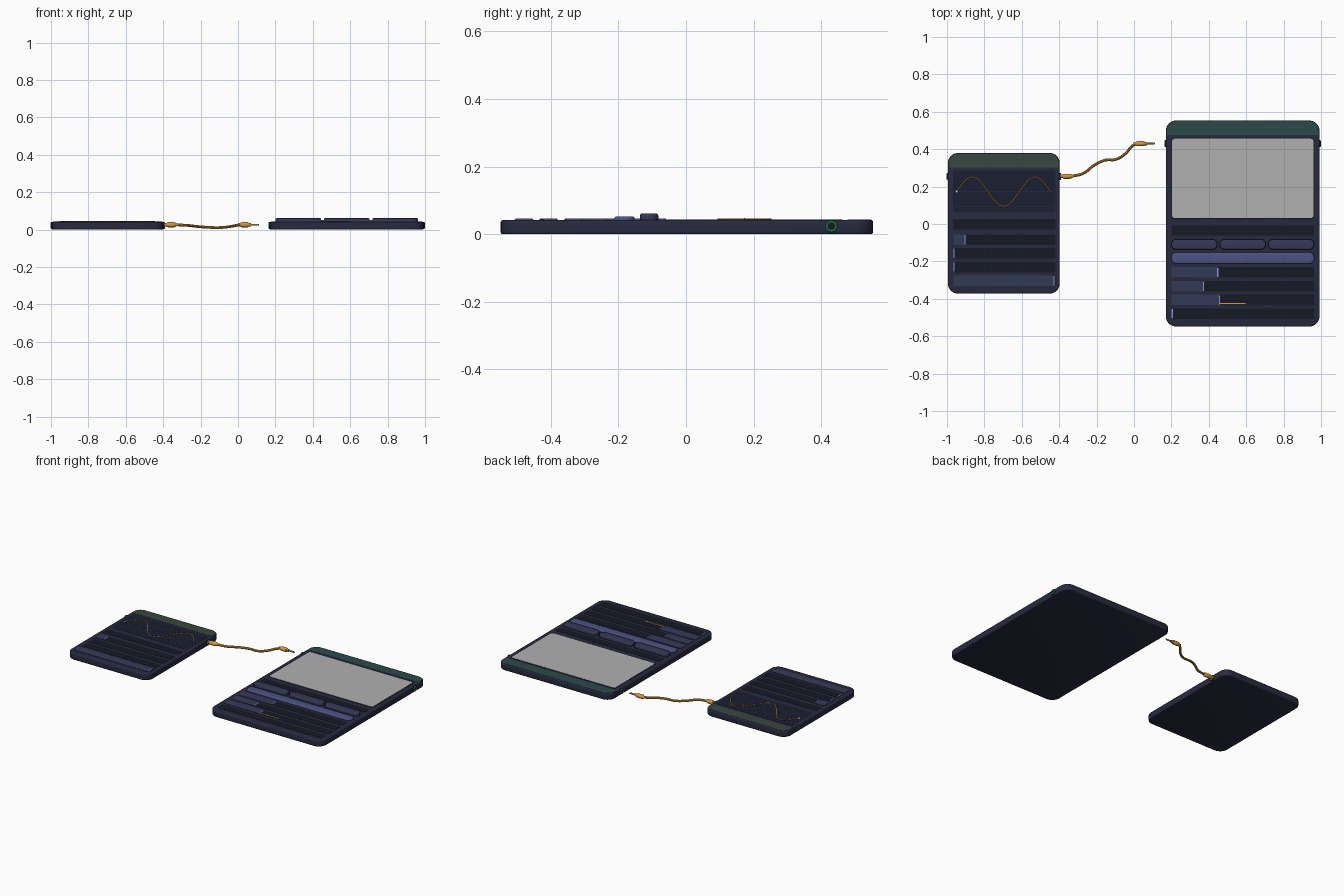
import bpy, bmesh, math
from mathutils import Vector, Matrix

if "Cube" in bpy.data.objects:
    bpy.data.objects.remove(bpy.data.objects["Cube"])

MATS = {}


def mat(hexcol):
    if hexcol not in MATS:
        m = bpy.data.materials.new("paint_" + hexcol)
        rgb = [int(hexcol[i:i + 2], 16) / 255 for i in (0, 2, 4)]
        m.diffuse_color = [((c + 0.055) / 1.055) ** 2.4 if c > 0.04 else c / 12.92 for c in rgb] + [1]
        m.use_nodes = True
        m.node_tree.nodes["Principled BSDF"].inputs["Base Color"].default_value = m.diffuse_color
        MATS[hexcol] = m
    return MATS[hexcol]


def add(name, bm, col):
    bmesh.ops.recalc_face_normals(bm, faces=bm.faces)
    me = bpy.data.meshes.new(name)
    bm.to_mesh(me)
    bm.free()
    me.materials.append(mat(col))
    ob = bpy.data.objects.new(name, me)
    bpy.context.collection.objects.link(ob)
    return ob


def outline(x0, x1, y0, y1, r_top, r_bot, inset):
    """Rounded rectangle, counter-clockwise, shrunk by inset."""
    pts = []
    for cx, cy, r, a in ((x1, y1, r_top, 0), (x0, y1, r_top, 90), (x0, y0, r_bot, 180), (x1, y0, r_bot, 270)):
        sx, sy = (1 if cx == x1 else -1), (1 if cy == y1 else -1)
        rr = max(r - inset, 0.0005)
        ox, oy = cx - sx * (inset + rr), cy - sy * (inset + rr)
        for k in range(9):
            t = math.radians(a + 90 * k / 8)
            pts.append((ox + rr * math.cos(t), oy + rr * math.sin(t)))
    return pts


def slab(name, x0, x1, y0, y1, z0, z1, col, r=0.006, r_bot=None, bevel=0.0, bevel_low=0.0):
    """Rounded slab with optional softened top and bottom edges."""
    r_bot = r if r_bot is None else r_bot
    steps = [math.radians(a) for a in (0, 30, 60, 90)]
    prof = [(bevel_low * (1 - math.sin(t)), z0 + bevel_low * (1 - math.cos(t))) for t in steps] if bevel_low else [(0, z0)]
    prof += [(bevel * (1 - math.cos(t)), z1 - bevel * (1 - math.sin(t))) for t in steps] if bevel else [(0, z1)]
    bm = bmesh.new()
    rings = [[bm.verts.new((x, y, z)) for x, y in outline(x0, x1, y0, y1, r, r_bot, i)] for i, z in prof]
    n = len(rings[0])
    for a, b in zip(rings, rings[1:]):
        for k in range(n):
            bm.faces.new((a[k], a[(k + 1) % n], b[(k + 1) % n], b[k]))
    bm.faces.new(rings[0][::-1])
    bm.faces.new(rings[-1])
    return add(name, bm, col)


def lathe_x(name, prof, y, z, col, closed=False):
    """Turn an (x, radius) profile around an axis parallel to x."""
    bm = bmesh.new()
    n = 24
    rings = [[bm.verts.new((x, y + r * math.cos(2 * math.pi * k / n), z + r * math.sin(2 * math.pi * k / n)))
              for k in range(n)] for x, r in prof]
    for a, b in zip(rings, rings[1:] + (rings[:1] if closed else [])):
        for k in range(n):
            bm.faces.new((a[k], a[(k + 1) % n], b[(k + 1) % n], b[k]))
    if not closed:
        bm.faces.new(rings[0])
        bm.faces.new(rings[-1])
    return add(name, bm, col)


def tube(name, pts, radius, col, kind='POLY'):
    cu = bpy.data.curves.new(name, 'CURVE')
    cu.dimensions = '3D'
    cu.bevel_depth = radius
    cu.bevel_resolution = 3
    cu.use_fill_caps = True
    cu.resolution_u = 10
    sp = cu.splines.new(kind)
    if kind == 'BEZIER':
        sp.bezier_points.add(len(pts) - 1)
        for p, co in zip(sp.bezier_points, pts):
            p.co = co
            p.handle_left_type = p.handle_right_type = 'AUTO'
    else:
        sp.points.add(len(pts) - 1)
        for p, co in zip(sp.points, pts):
            p.co = (*co, 1)
    cu.materials.append(mat(col))
    ob = bpy.data.objects.new(name, cu)
    bpy.context.collection.objects.link(ob)
    return ob


TOP = 0.042          # height of the panel faces
BODY, DARK, FILL, HANDLE, AMBER, GREEN = "272A3F", "171925", "343A58", "8A92DC", "D39A3C", "3FBF6A"


def socket(name, x, side, y, z, col):
    """Jack socket on a side wall; side is the outward x direction."""
    lathe_x(name + "_bezel", [(x - side * 0.004, 0.019), (x + side * 0.003, 0.019), (x + side * 0.004, 0.017)], y, z, DARK)
    ring = [(x + side * (0.004 + 0.0035 * math.sin(t)), 0.0135 + 0.0035 * math.cos(t))
            for t in (2 * math.pi * k / 10 for k in range(10))]
    lathe_x(name + "_ring", ring, y, z, col, closed=True)


def slider(name, x0, x1, yc, frac):
    """Dark track, lighter filled part and a bright thin handle."""
    h = 0.028
    slab(name + "_track", x0, x1, yc - h, yc + h, TOP - 0.003, TOP + 0.001, DARK)
    xm = x0 + (x1 - x0) * frac
    if frac > 0.03:
        slab(name + "_fill", x0, xm, yc - h, yc + h, TOP - 0.002, TOP + 0.002, FILL)
    slab(name + "_handle", xm - 0.003, xm + 0.003, yc - h + 0.003, yc + h - 0.003, TOP, TOP + 0.004, HANDLE, r=0.002)


def panel(name, x0, x1, y0, y1, header_y, header_col):
    slab(name + "_body", x0, x1, y0, y1, 0, TOP, BODY, r=0.055, bevel=0.007, bevel_low=0.006)
    slab(name + "_header", x0 + 0.006, x1 - 0.006, header_y, y1 - 0.006, TOP - 0.003, TOP + 0.001,
         header_col, r=0.049, r_bot=0.001)


# small wave panel
panel("wave_panel", -0.995, -0.397, -0.372, 0.38, 0.302, "39473F")
slab("wave_screen", -0.968, -0.42, 0.062, 0.286, TOP - 0.003, TOP + 0.001, "1B1E31", r=0.014)
for i in (-1, 0, 1):
    slab("wave_grid_line", -0.96, -0.428, 0.173 + i * 0.078 - 0.001, 0.173 + i * 0.078 + 0.001,
         TOP, TOP + 0.0015, "2B304C", r=0.0005)
tube("wave_trace", [(-0.948 + 0.502 * k / 72, 0.173 + 0.078 * math.sin(3 * math.pi * k / 72), TOP + 0.002)
                    for k in range(73)], 0.0025, AMBER)
bm = bmesh.new()
bmesh.ops.create_uvsphere(bm, u_segments=16, v_segments=8, radius=0.007,
                          matrix=Matrix.Translation((-0.948, 0.173, TOP + 0.001)) @ Matrix.Diagonal((1, 1, 0.6, 1)))
add("wave_marker", bm, "F2F2F2")
slab("wave_selector", -0.968, -0.42, -0.03, 0.026, TOP - 0.003, TOP + 0.001, DARK)
for i, f in enumerate((0.115, 0.008, 0.008, 0.985)):
    slider(f"wave_slider_{i + 1}", -0.966, -0.42, -0.084 - i * 0.073, f)

# large display panel
panel("display_panel", 0.17, 0.992, -0.548, 0.553, 0.477, "2C4A4A")
slab("display_screen_frame", 0.197, 0.966, 0.025, 0.462, TOP - 0.003, TOP + 0.001, DARK, r=0.02)
slab("display_screen", 0.203, 0.96, 0.031, 0.456, TOP - 0.002, TOP + 0.002, "B0B0B0", r=0.016)
slab("display_selector", 0.2, 0.963, -0.062, -0.008, TOP - 0.003, TOP + 0.001, DARK)
for i in range(3):
    x = 0.2 + i * 0.259
    slab(f"small_button_{i + 1}_well", x - 0.003, x + 0.248, -0.139, -0.079, TOP - 0.003, TOP + 0.001, DARK, r=0.028)
    slab(f"small_button_{i + 1}", x, x + 0.245, -0.136, -0.082, TOP - 0.002, 0.061, "343855", r=0.026, bevel=0.006)
slab("wide_button", 0.2, 0.963, -0.212, -0.152, TOP - 0.002, 0.052, "4C5283", r=0.026, bevel=0.006)
for i, f in enumerate((0.325, 0.225, 0.338, 0.006)):
    slider(f"display_slider_{i + 1}", 0.2, 0.963, -0.259 - i * 0.0735, f)
slab("modulation_bar", 0.458, 0.595, -0.428, -0.422, TOP, TOP + 0.003, AMBER, r=0.002)

# side sockets
SZ = 0.023
socket("wave_input", -0.995, -1, 0.255, SZ, GREEN)
socket("wave_output", -0.397, 1, 0.255, SZ, AMBER)
socket("display_input", 0.17, -1, 0.43, SZ, GREEN)
socket("display_output", 0.992, 1, 0.43, SZ, GREEN)


def plug(name, x, d, y, z):
    """Cable plug: x is the back of the grip, d points to the tip."""
    sx = lambda prof: [(x + d * a, r) for a, r in prof]
    lathe_x(name + "_grip", sx([(-0.012, 0.006), (0, 0.009), (0.004, 0.012), (0.008, 0.0135), (0.042, 0.0135),
                                (0.046, 0.012)]), y, z, AMBER)
    lathe_x(name + "_collar", sx([(0.045, 0.009), (0.06, 0.009)]), y, z, "B98838")
    lathe_x(name + "_tip", sx([(0.058, 0.005), (0.098, 0.005), (0.102, 0.003)]), y, z, "A89468")


# patch cable with a plug at each end
PZ = 0.026
plug("left_plug", -0.333, -1, 0.255, PZ)
plug("right_plug", 0.01, 1, 0.43, PZ)
tube("cable", [Vector(p) for p in ((-0.34, 0.255, PZ), (-0.275, 0.269, 0.023), (-0.21, 0.316, 0.016),
                                   (-0.155, 0.341, 0.012), (-0.095, 0.346, 0.011), (-0.045, 0.377, 0.016),
                                   (-0.012, 0.415, 0.022), (0.012, 0.43, PZ))], 0.0075, AMBER, 'BEZIER')

# turn curves into meshes and smooth everything
bpy.ops.object.select_all(action='SELECT')
bpy.context.view_layer.objects.active = bpy.data.objects["cable"]
bpy.ops.object.convert(target='MESH')
bpy.ops.object.select_all(action='SELECT')
bpy.ops.object.shade_smooth_by_angle(angle=math.radians(35))
